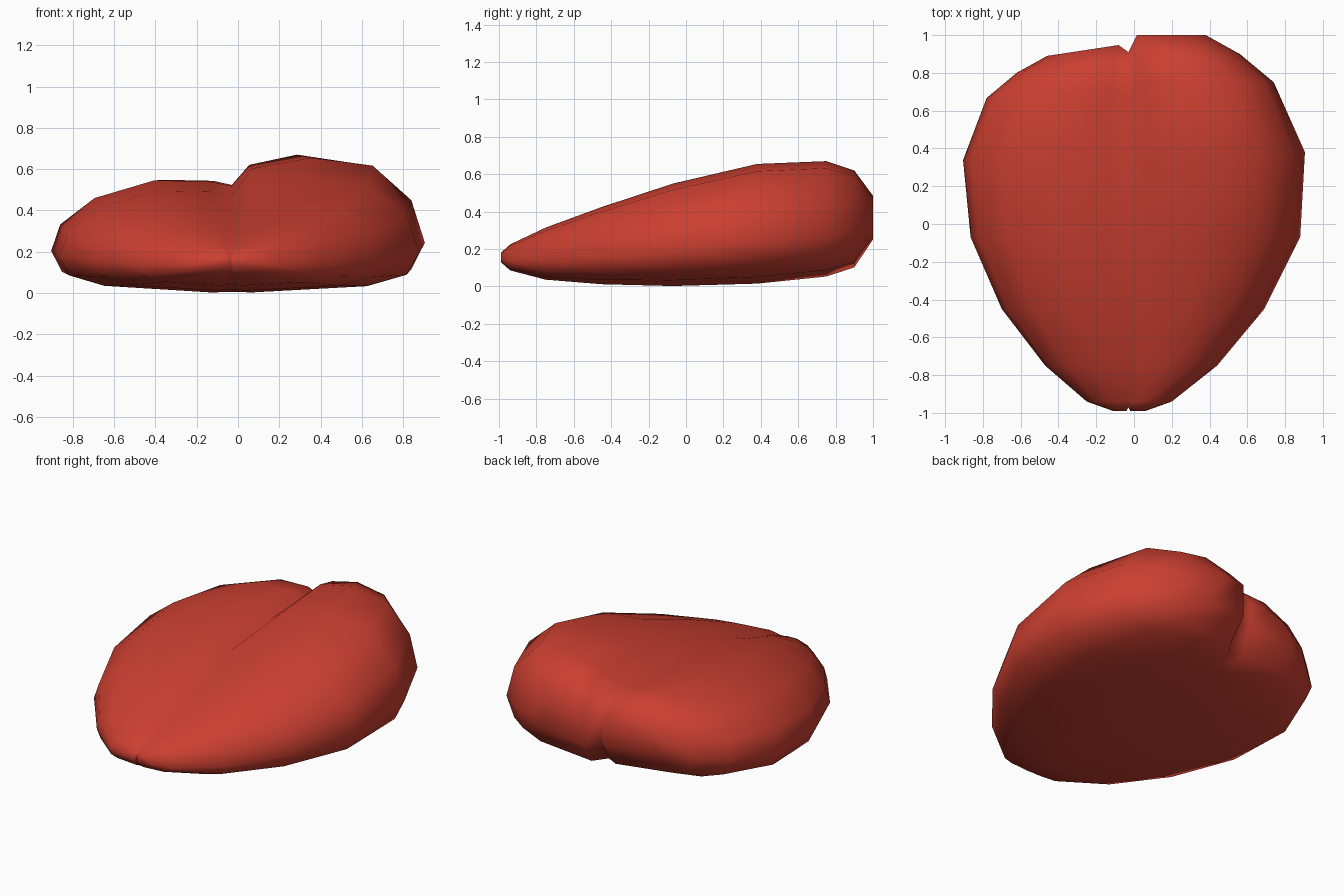
import bpy, bmesh

if "Cube" in bpy.data.objects:
    bpy.data.objects.remove(bpy.data.objects["Cube"])

CREASE_X = -0.03

# stations along y: y, right width, left width, bottom z, right top z, left top z
stations = [
    (-0.99, 0.06, -0.11, 0.13, 0.18, 0.18),
    (-0.94, 0.20, -0.25, 0.085, 0.225, 0.22),
    (-0.75, 0.44, -0.47, 0.035, 0.315, 0.305),
    (-0.45, 0.69, -0.70, 0.010, 0.425, 0.41),
    (-0.07, 0.88, -0.865, 0.0, 0.55, 0.495),
    (0.38, 0.905, -0.905, 0.012, 0.655, 0.545),
    (0.75, 0.74, -0.78, 0.05, 0.67, 0.548),
    (0.90, 0.56, -0.62, 0.10, 0.62, 0.53),
    (1.00, 0.38, -0.46, 0.25, 0.485, 0.43),
]
# half cross-sections, from the crease over the top and down to the bottom
right_half = [(0.11, 0.92), (0.41, 1), (0.73, 0.94), (0.93, 0.68), (1, 0.36),
              (0.93, 0.16), (0.72, 0.06), (0.11, 0.005)]
left_half = [(0.12, 0.99), (0.43, 1), (0.76, 0.84), (0.95, 0.60), (1, 0.36),
             (0.94, 0.17), (0.74, 0.07), (0.12, 0.005)]


def section(y, xr, xl, zb, zr, zl):
    back = max(0.0, y)
    crease_y = y - 0.09 * back if y > -0.98 else y + 0.02
    pts = [(CREASE_X, crease_y, zb + (zl - zb) * 0.95)]
    for t, h in right_half:
        pts.append((CREASE_X + (xr - CREASE_X) * t, y, zb + (zr - zb) * h))
    pts.append((CREASE_X, crease_y, zb + 0.005))
    for t, h in reversed(left_half):
        pts.append((CREASE_X + (xl - CREASE_X) * t,
                    y - back * (0.045 + 0.065 * t), zb + (zl - zb) * h))
    return pts


# two-lobed body lofted from front to back
bm = bmesh.new()
rings = [[bm.verts.new(p) for p in section(*s)] for s in stations]
n = len(rings[0])
for a, b in zip(rings, rings[1:]):
    for i in range(n):
        j = (i + 1) % n
        bm.faces.new((a[i], a[j], b[j], b[i]))

# end caps, bridged lobe by lobe so the notch stays open
for ring in (rings[0], rings[-1]):
    half = n // 2
    for start in (0, half):
        side = [ring[(start + k) % n] for k in range(half + 1)]
        lo, hi = 0, half
        while hi - lo > 1:
            quad = [side[lo], side[lo + 1], side[hi - 1], side[hi]]
            unique = list(dict.fromkeys(quad))
            if len(unique) > 2:
                bm.faces.new(unique)
            lo, hi = lo + 1, hi - 1
bmesh.ops.recalc_face_normals(bm, faces=bm.faces)
for f in bm.faces:
    f.smooth = True
mesh = bpy.data.meshes.new("lobed_body")
bm.to_mesh(mesh)
bm.free()

mat = bpy.data.materials.new("red")
mat.diffuse_color = (0.6, 0.05, 0.03, 1)
mat.use_nodes = True
mat.node_tree.nodes["Principled BSDF"].inputs["Base Color"].default_value = mat.diffuse_color
mesh.materials.append(mat)
body = bpy.data.objects.new("lobed_body", mesh)
bpy.context.collection.objects.link(body)
